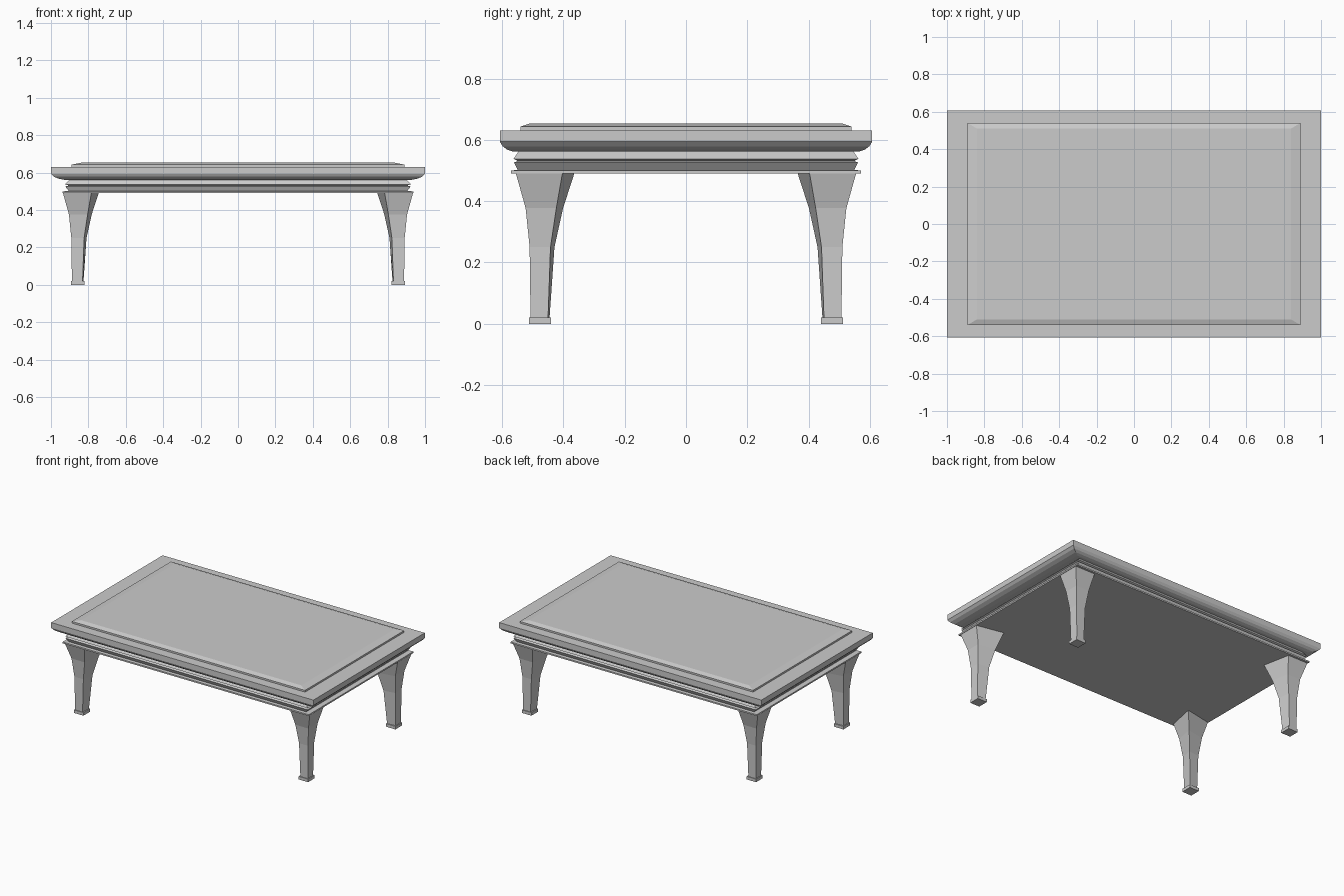
import bpy, bmesh

if "Cube" in bpy.data.objects:
    bpy.data.objects.remove(bpy.data.objects["Cube"])

DEPTH = 0.607  # half depth of the table top; half width is 1


def loft(name, rings):
    """Skin a stack of 4-point rings and cap both ends."""
    bm = bmesh.new()
    loops = [[bm.verts.new(p) for p in ring] for ring in rings]
    for a, b in zip(loops, loops[1:]):
        for i in range(4):
            j = (i + 1) % 4
            bm.faces.new((a[i], a[j], b[j], b[i]))
    bm.faces.new(loops[0])
    bm.faces.new(loops[-1])
    bmesh.ops.recalc_face_normals(bm, faces=bm.faces)
    mesh = bpy.data.meshes.new(name)
    bm.to_mesh(mesh)
    bm.free()
    obj = bpy.data.objects.new(name, mesh)
    bpy.context.collection.objects.link(obj)
    return obj


def moulding(name, profile):
    """Rectangular moulding from (half depth, z) steps, width in proportion."""
    return loft(name, [[(sx * y / DEPTH, sy * y, z)
                        for sx, sy in ((-1, -1), (1, -1), (1, 1), (-1, 1))]
                       for y, z in profile])


def kite(x, side, diag, z):
    """Leg section: square outer corner, inner corner pulled to the middle."""
    y = x - 0.381
    return [(x, y, z), (x - side, y, z), (x - diag, y - diag, z), (x, y - side, z)]


def mirror_four(obj):
    mod = obj.modifiers.new("four_corners", "MIRROR")
    mod.use_axis = (True, True, False)
    mod.use_mirror_merge = False


# Stepped apron with its thin bottom plate
moulding("apron", [(0.57, 0.49), (0.57, 0.5), (0.549, 0.502), (0.561, 0.526),
                   (0.549, 0.531), (0.562, 0.538), (0.546, 0.562)])

# Table top with rounded underside, and the raised bevelled panel on it
moulding("table_top", [(0.565, 0.562), (0.583, 0.568), (0.598, 0.579),
                       (0.607, 0.594), (0.607, 0.631)])
moulding("top_panel", [(0.54, 0.629), (0.54, 0.643), (0.51, 0.653)])

# Tapered legs
leg = loft("legs", [kite(0.888, 0.057, 0.062, 0.02),
                    kite(0.891, 0.068, 0.081, 0.25),
                    kite(0.904, 0.100, 0.122, 0.377),
                    kite(0.936, 0.152, 0.191, 0.491)])
mirror_four(leg)

# Square foot blocks
foot = loft("feet", [kite(0.893, 0.072, 0.072, z) for z in (0, 0.021)])
mirror_four(foot)
